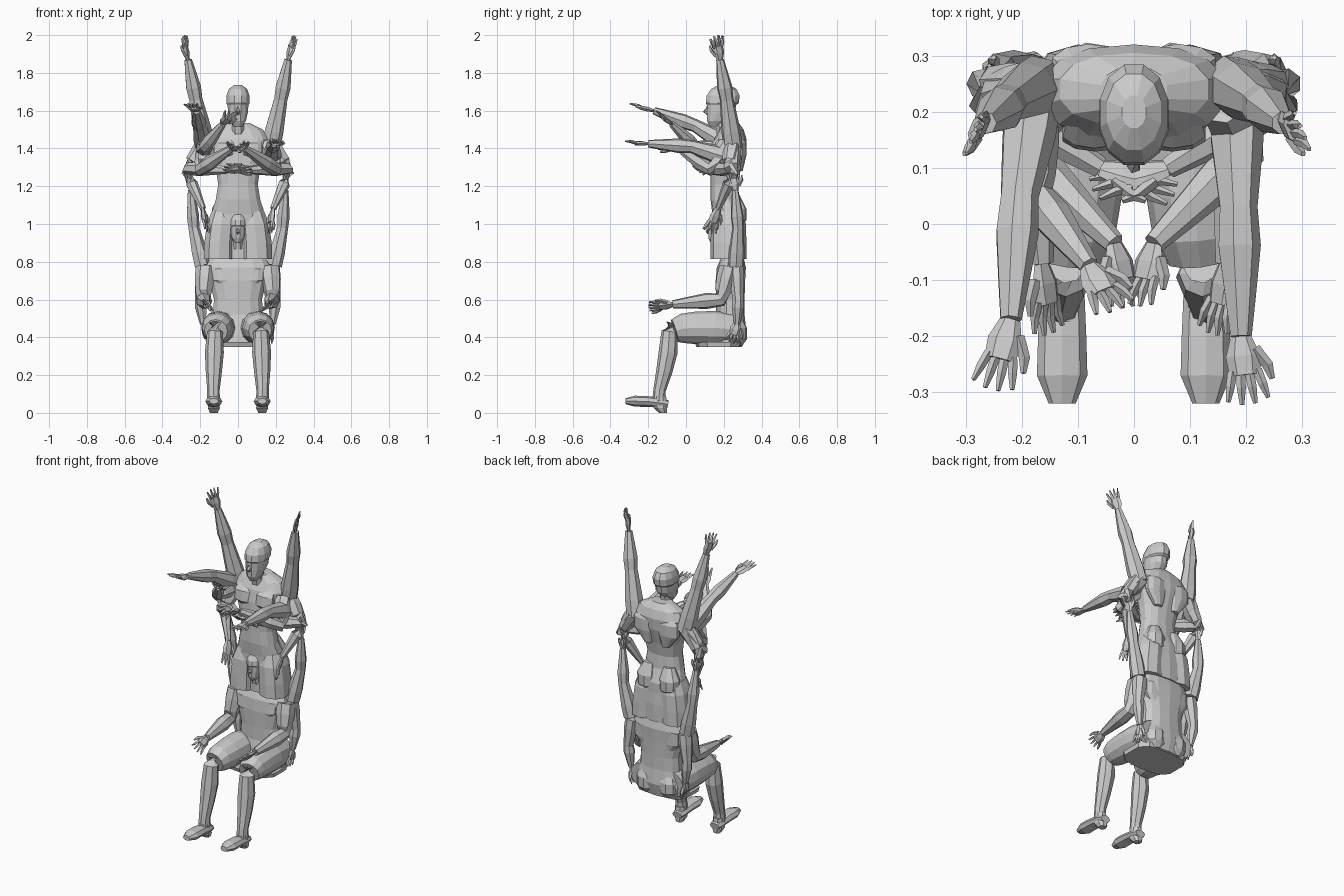
import bpy, bmesh, math
from mathutils import Vector


def finish(name, bm):
    bmesh.ops.recalc_face_normals(bm, faces=bm.faces)
    me = bpy.data.meshes.new(name)
    bm.to_mesh(me)
    bm.free()
    ob = bpy.data.objects.new(name, me)
    bpy.context.collection.objects.link(ob)
    return ob


def skin(bm, rings):
    vr = [[bm.verts.new(p) for p in r] for r in rings]
    n = len(vr[0])
    for a, b in zip(vr, vr[1:]):
        for i in range(n):
            bm.faces.new((a[i], a[(i + 1) % n], b[(i + 1) % n], b[i]))
    bm.faces.new(vr[0])
    bm.faces.new(vr[-1])


def body(name, rows, sides=12, power=0.85):
    """Stack of horizontal rounded sections: (x, y, z, half width, half depth)."""
    def f(v):
        return math.copysign(abs(v) ** power, v)
    bm = bmesh.new()
    ang = [2 * math.pi * (i + 0.5) / sides for i in range(sides)]
    skin(bm, [[(x + w * f(math.cos(a)), y + d * f(math.sin(a)), z) for a in ang]
              for x, y, z, w, d in rows])
    return finish(name, bm)


def tube(bm, pts, radii, sides=7, flat=1.0, side=None):
    """Sections swept along a path, each facing along the path."""
    pts = [Vector(p) for p in pts]
    rings = []
    for i, p in enumerate(pts):
        t = (pts[min(i + 1, len(pts) - 1)] - pts[max(i - 1, 0)]).normalized()
        u = Vector((0, 0, 1)).cross(t)
        if u.length < 0.25:
            u = Vector((0, 1, 0)).cross(t)
        if side is not None:
            u = side - side.dot(t) * t
        u.normalize()
        v = t.cross(u)
        rings.append([p + radii[i] * (math.cos(a) * u + flat * math.sin(a) * v)
                      for a in [2 * math.pi * k / sides for k in range(sides)]])
    skin(bm, rings)


def hand(bm, wrist, tip, spread):
    """Palm, four fingers and thumb; spread is the direction across the palm."""
    w, e = Vector(wrist), Vector(tip)
    d = e - w
    t = d.normalized()
    u = Vector(spread)
    u = (u - u.dot(t) * t).normalized()
    v = t.cross(u)
    tube(bm, [w, w + d * 0.28, w + d * 0.55], [0.018, 0.031, 0.028], 6, 0.45, u)
    for k in range(4):
        s = (k - 1.5) * 0.015
        a = w + d * 0.5 + u * s
        b = w + d * (1.0 - 0.06 * abs(k - 1.5)) + u * s * 1.6 + v * 0.008
        tube(bm, [a, (a + b) / 2 + v * 0.004, b], [0.0085, 0.008, 0.004], 4)
    a = w + d * 0.2 + u * 0.022
    tube(bm, [a, a + d * 0.25 + u * 0.02, a + d * 0.45 + u * 0.025], [0.011, 0.01, 0.005], 4)


def flip(p):
    return (-p[0], p[1], p[2])


def arm(name, shoulder, elbow, wrist, tip, thick=1.1, spread=(1, 0, 0)):
    s, e, w = Vector(shoulder), Vector(elbow), Vector(wrist)
    bm = bmesh.new()
    path = [s, s.lerp(e, 0.35), s.lerp(e, 0.75), e, e.lerp(w, 0.3), e.lerp(w, 0.7), w]
    tube(bm, path, [r * thick for r in (0.045, 0.045, 0.037, 0.032, 0.036, 0.026, 0.018)])
    hand(bm, wrist, tip, spread)
    return finish(name, bm)


def arm_pair(name, *pts, thick=1.1, spread=(1, 0, 0)):
    arm(name + "_right", *pts, thick=thick, spread=spread)
    arm(name + "_left", *[flip(p) for p in pts], thick=thick, spread=flip(spread))


def head(name, y, z, s):
    neck = [(-.0, -0.16, .036, .038), (-.01, -0.09, .034, .040), (0, -.03, .03, .04)]
    skull = [(-.045, -0.115, .022, .03), (-.035, -.085, .043, .055), (-.015, -.04, .054, .077),
             (-.012, 0, .057, .08), (-.008, .01, .064, .09), (-.003, .05, .063, .09),
             (0, .085, .05, .07), (0, .105, .022, .03)]

    def put(rows):
        return [(0, y + r[0] * s, z + r[1] * s, r[2] * s, r[3] * s) for r in rows]
    body(name + "_neck", put(neck), 8)
    body(name, put(skull), 12, 0.95)
    # nose
    bm = bmesh.new()
    tube(bm, [(0, y - .082 * s, z), (0, y - .097 * s, z - .035 * s), (0, y - .08 * s, z - .05 * s)],
         [.007 * s, .013 * s, .01 * s], 5)
    finish(name + "_nose", bm)


# upper figure: torso, shoulders and hips
body("upper_torso", [(0, .24, .815, .11, .075), (0, .24, .92, .13, .075), (0, .225, .99, .15, .085),
                     (0, .225, 1.05, .145, .085), (0, .205, 1.13, .12, .075), (0, .203, 1.21, .107, .072),
                     (0, .21, 1.29, .12, .08), (0, .225, 1.38, .15, .09),
                     (0, .235, 1.45, .165, .085), (0, .24, 1.50, .135, .065),
                     (0, .235, 1.535, .06, .045)], 14)
head("upper_head", .20, 1.63, 1.0)

# lower figure: torso
body("lower_torso", [(0, .215, .355, .165, .085), (0, .23, .43, .165, .09), (0, .235, .52, .135, .075),
                     (0, .235, .60, .13, .075), (0, .235, .70, .155, .078), (0, .24, .77, .175, .077),
                     (0, .245, .82, .15, .06), (0, .245, .85, .06, .04)], 14)
head("lower_head", .185, .985, .74)

for side, tag in ((1, "right"), (-1, "left")):
    # upper figure: thighs and buttocks
    body("upper_thigh_" + tag, [(side * .10, .225, .815, .085, .095), (side * .098, .225, .90, .084, .095),
                                (side * .088, .225, 1.0, .08, .092), (side * .08, .225, 1.07, .06, .07)], 10)
    for where, z, y in (("upper", 1.06, .265), ("lower", .43, .268)):
        body(where + "_buttock_" + tag, [(side * .07, y, z - .075, .03, .03), (side * .075, y, z - .04, .062, .055),
                                         (side * .075, y, z + .02, .064, .056),
                                         (side * .065, y - .01, z + .09, .035, .03)], 9, 1)
    # chest plates and shoulder blades
    for where, z, y, back, s in (("upper", 1.40, .155, .285, 1), ("lower", .73, .182, .278, .8)):
        body(where + "_chest_" + tag, [(side * .065, y, z - .05, .035, .012), (side * .068, y, z - .03, .062, .026 * s),
                                       (side * .07, y + .01, z + .03, .06, .03 * s),
                                       (side * .07, y + .04, z + .07, .05, .02)], 10, 1)
        body(where + "_shoulder_blade_" + tag, [(side * .06, back - .005, z - .12, .025, .02),
                                                (side * .08, back, z - .04, .07, .034 * s),
                                                (side * .08, back, z + .03, .07, .036 * s),
                                                (side * .07, back - .015, z + .08, .05, .02)], 10, 1)
    # seated legs
    bm = bmesh.new()
    tube(bm, [(side * .10, .28, .44), (side * .105, .15, .45), (side * .108, .05, .45),
              (side * .112, -.02, .447), (side * .117, -.06, .435)], [.08, .09, .086, .078, .062], 12)
    finish("thigh_" + tag, bm)
    bm = bmesh.new()
    tube(bm, [(side * .12, -.075, .475), (side * .122, -.088, .43), (side * .125, -.095, .32),
              (side * .128, -.115, .22), (side * .13, -.14, .12), (side * .13, -.145, .06)],
         [.032, .042, .05, .043, .033, .034], 8)
    finish("shin_" + tag, bm)
    # foot with raised toes and lower heel
    bm = bmesh.new()
    tube(bm, [(side * .128, -.095, .045), (side * .128, -.13, .052), (side * .128, -.20, .06),
              (side * .128, -.27, .062), (side * .128, -.32, .062)], [.032, .04, .043, .045, .024], 8, 0.65)
    finish("foot_" + tag, bm)
    body("heel_" + tag, [(side * .128, -.122, 0, .022, .022), (side * .128, -.135, .025, .034, .038),
                         (side * .13, -.14, .09, .032, .037)], 8)

# flat seat base under the lower figure
body("seat_base", [(0, .175, .35, .17, .12), (0, .175, .375, .175, .13)], 10, 0.6)

# mirrored arms of the upper figure: shoulder, elbow, wrist, fingertips
arm_pair("raised_arm", (.17, .25, 1.40), (.225, .215, 1.66), (.265, .18, 1.87), (.295, .16, 2.0),
         thick=1.15, spread=(.45, -1, 0))
arm_pair("praying_arm", (.16, .22, 1.42), (.20, .13, 1.29), (.035, -.035, 1.40), (.005, -.15, 1.41),
         spread=(.8, 0, .6))
arm_pair("crossed_arm", (.17, .25, 1.42), (.265, .225, 1.295), (.06, .10, 1.285), (-.08, .065, 1.29),
         spread=(0, -.8, .6))
arm_pair("hip_arm", (.18, .25, 1.42), (.27, .25, 1.27), (.185, .17, 1.08), (.165, .12, .95),
         thick=.9, spread=(-.4, 1, 0))

# single forward-reaching arms, each side different
arm("high_forward_arm", (-.18, .22, 1.42), (-.205, .05, 1.52), (-.22, -.17, 1.60), (-.255, -.30, 1.63))
arm("low_forward_arm", (.18, .22, 1.35), (.185, .03, 1.41), (.19, -.20, 1.425), (.205, -.325, 1.43))
arm("face_arm", (-.18, .20, 1.40), (-.175, .05, 1.41), (-.08, -.075, 1.53), (-.03, -.16, 1.59), thick=1)

# lower figure: forward arms, raised supporting arms and arms by the hips
arm_pair("lower_forward_arm", (.17, .23, .77), (.185, .185, .60), (.165, -.07, .575), (.145, -.20, .555),
         thick=1.2, spread=(.7, 0, .7))
arm_pair("lower_raised_arm", (.19, .265, .78), (.235, .275, .98), (.25, .26, 1.18), (.25, .245, 1.29),
         thick=.95, spread=(0, 1, 0))
arm_pair("lower_hanging_arm", (.18, .265, .77), (.20, .275, .60), (.185, .27, .47), (.17, .24, .37),
         thick=.9, spread=(0, 1, 0))
